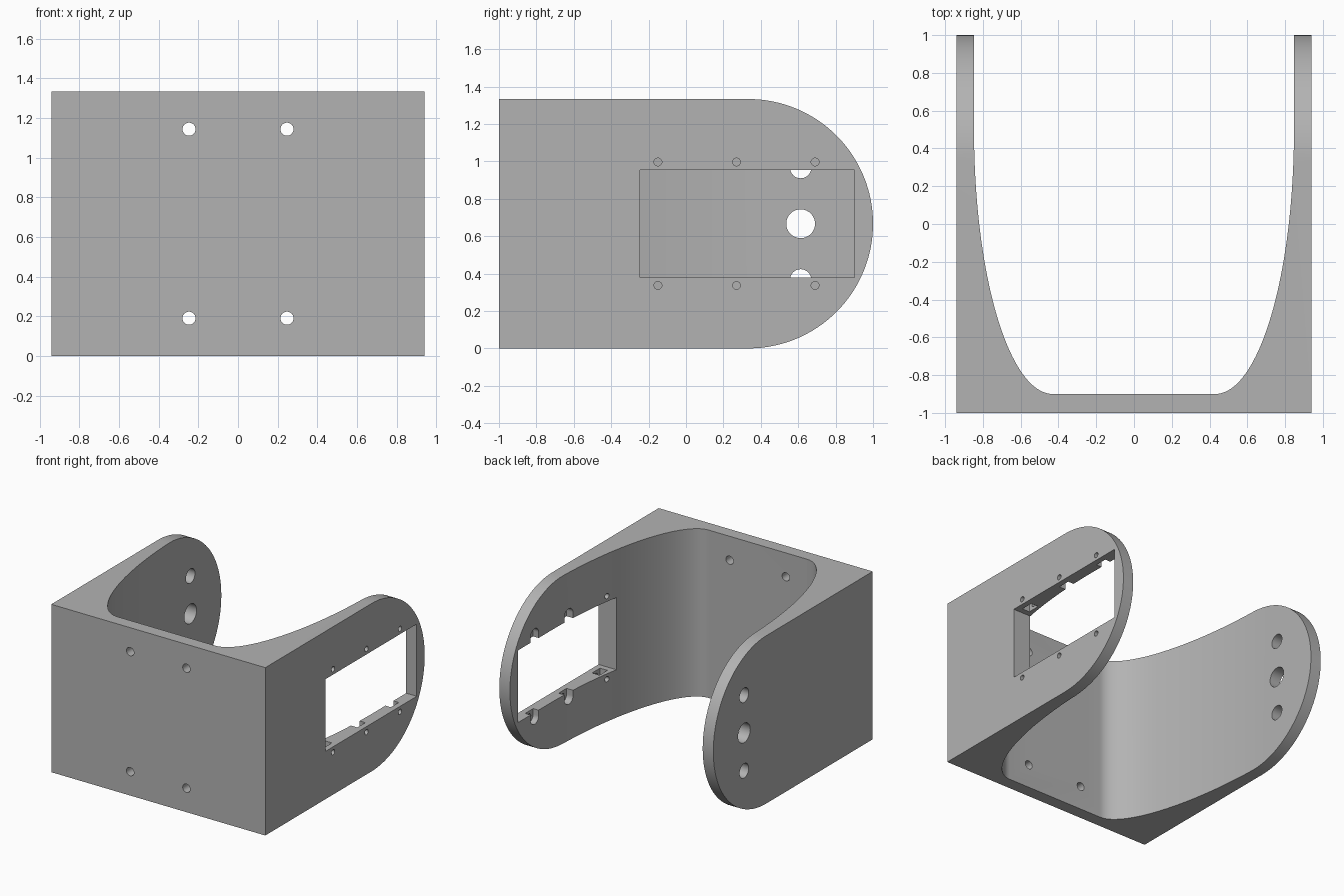
import bpy
import bmesh
from math import sin, cos, pi, radians

WIDTH, HEIGHT = 0.94, 1.333
MID = HEIGHT / 2
WALL = 0.847          # inner face of the side walls

cube = bpy.data.objects.get("Cube")
if cube:
    bpy.data.objects.remove(cube, do_unlink=True)

grey = bpy.data.materials.new("plain_grey")
grey.use_nodes = True
colour = (0.45, 0.45, 0.45, 1)
grey.diffuse_color = colour
grey.node_tree.nodes["Principled BSDF"].inputs["Base Color"].default_value = colour


def prism(name, outline, axis, low, high):
    """Extrude a flat outline along one axis."""
    place = {"x": lambda u, v, w: (w, u, v),
             "y": lambda u, v, w: (u, w, v),
             "z": lambda u, v, w: (u, v, w)}[axis]
    bm = bmesh.new()
    rings = [[bm.verts.new(place(u, v, w)) for u, v in outline] for w in (low, high)]
    bm.faces.new(rings[0])
    bm.faces.new(rings[1])
    n = len(outline)
    for i in range(n):
        j = (i + 1) % n
        bm.faces.new((rings[0][i], rings[0][j], rings[1][j], rings[1][i]))
    bmesh.ops.recalc_face_normals(bm, faces=bm.faces)
    mesh = bpy.data.meshes.new(name)
    bm.to_mesh(mesh)
    bm.free()
    mesh.materials.append(grey)
    obj = bpy.data.objects.new(name, mesh)
    bpy.context.collection.objects.link(obj)
    return obj


def arc(u, v, ru, rv, start, end, steps):
    angles = [start + (end - start) * i / steps for i in range(steps + 1)]
    return [(u + ru * cos(a), v + rv * sin(a)) for a in angles]


def circle(u, v, r, steps=32):
    return arc(u, v, r, r, 0, 2 * pi, steps)[:-1]


def combine(target, tool, operation="DIFFERENCE"):
    """Apply a boolean and discard its tool."""
    mod = target.modifiers.new("cut", "BOOLEAN")
    mod.operation = operation
    mod.solver = "EXACT"
    mod.object = tool
    bpy.context.view_layer.objects.active = target
    bpy.ops.object.modifier_apply(modifier=mod.name)
    bpy.data.objects.remove(tool, do_unlink=True)


# U-shaped body with elliptical inner corners
inner = arc(0.43, 0.5, WALL - 0.43, 1.4, 0, -pi / 2, 40)
half = [(WIDTH, -1), (WIDTH, 1), (WALL, 1)] + inner
outline = half + [(-x, y) for x, y in reversed(half)]
bracket = prism("servo_bracket", outline, "z", 0, HEIGHT)

# Rounded ends of both side walls
side = [(-1.1, HEIGHT), (-1.1, 0)] + arc(1 - MID, MID, MID, MID, -pi / 2, pi / 2, 64)
combine(bracket, prism("rounded_side", side, "x", -1.2, 1.2), "INTERSECT")

# Mounting holes in the front plate
for x in (-0.247, 0.247):
    for z in (0.19, 1.143):
        combine(bracket, prism("front_hole", circle(x, z, 0.033), "y", -1.1, -0.8))

# Pivot and horn holes in the right wall
for dz, r in ((-0.3, 0.057), (0, 0.077), (0.3, 0.057)):
    combine(bracket, prism("pivot_hole", circle(0.613, MID + dz, r), "x", -1.1, -0.7))

# Rectangular window in the left wall
window = [(-0.245, 0.38), (0.9, 0.38), (0.9, 0.953), (-0.245, 0.953)]
combine(bracket, prism("window", window, "x", 0.5, 1.1))

# Screw holes and nut pockets opening into the window
for y in (-0.15, 0.27, 0.69):
    for s in (-1, 1):
        z = MID + s * 0.33
        pocket = arc(y, z, 0.05, 0.05, 0, s * pi, 16)
        pocket += [(y - 0.05, z - s * 0.1), (y + 0.05, z - s * 0.1)]
        combine(bracket, prism("nut_pocket", pocket, "x", 0.83, 0.895))
        combine(bracket, prism("screw_hole", circle(y, z, 0.021, 24), "x", 0.6, 1.1))

bpy.ops.object.select_all(action="DESELECT")
bracket.select_set(True)
bpy.context.view_layer.objects.active = bracket
bpy.ops.object.shade_smooth_by_angle(angle=radians(25))
